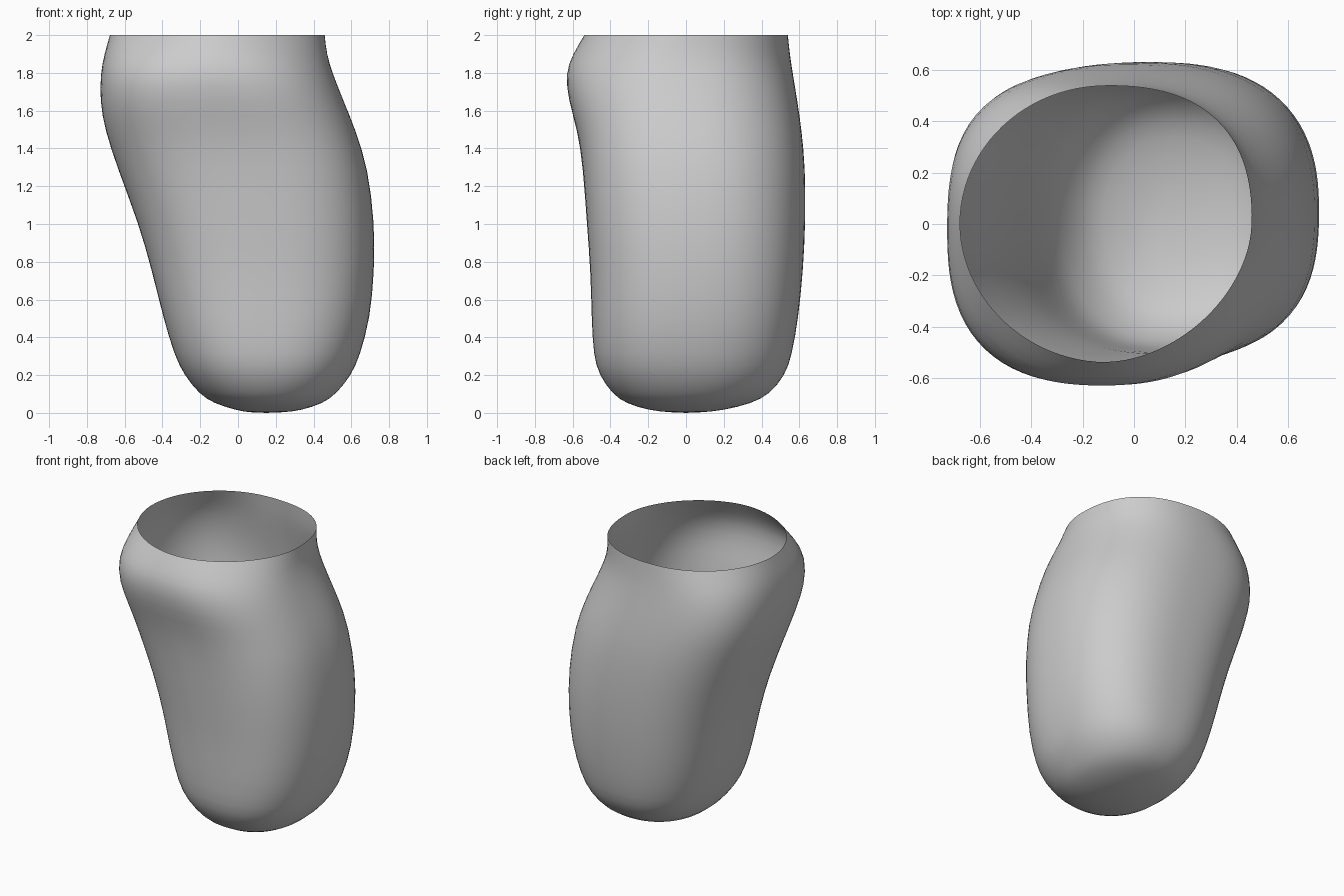
import bpy
import bmesh
from math import cos, sin, pi

cube = bpy.data.objects.get("Cube")
if cube:
    bpy.data.objects.remove(cube, do_unlink=True)

SEGMENTS = 48

# Rings from base to rim: height, right, left, front, back
RINGS = [
    (.003, .06, .24, -.08, .08), (.012, 0, .33, -.19, .19),
    (.05, -.13, .45, -.32, .35), (.1, -.205, .52, -.39, .445),
    (.2, -.285, .6, -.46, .525), (.3, -.335, .645, -.49, .56),
    (.5, -.395, .7, -.5, .595), (.75, -.455, .722, -.505, .62),
    (1, -.525, .724, -.525, .633), (1.3, -.64, .688, -.545, .632),
    (1.5, -.705, .622, -.575, .612), (1.65, -.731, .56, -.622, .59),
    (1.8, -.728, .5, -.64, .565), (1.9, -.708, .47, -.6, .55),
    (2, -.68, .46, -.54, .54),
]

# Corner squareness at key heights: back left, back right, front right, front left
CORNERS = [
    (0, (2.2, 2.2, 2.2, 2.2)), (.4, (2.5, 2.5, 2.6, 2.6)),
    (1.3, (2.4, 2.6, 2.6, 2.7)), (1.75, (2.3, 3, 2.75, 2.3)),
    (2, (2.5, 2, 1.95, 1.8)),
]


def squareness(z, quadrant):
    for (za, a), (zb, b) in zip(CORNERS, CORNERS[1:]):
        if z <= zb:
            t = (z - za) / (zb - za)
            return a[quadrant] + (b[quadrant] - a[quadrant]) * t


def add_ring(bm, z, x0, x1, y0, y1):
    verts = []
    for i in range(SEGMENTS):
        c, s = cos(2 * pi * i / SEGMENTS), sin(2 * pi * i / SEGMENTS)
        n = squareness(z, i * 4 // SEGMENTS)
        r = (abs(c) ** n + abs(s) ** n) ** (-1 / n)
        verts.append(bm.verts.new(((x0 + x1) / 2 + r * c * (x1 - x0) / 2,
                                   (y0 + y1) / 2 + r * s * (y1 - y0) / 2, z)))
    return verts


# Open, thin-walled shell
bm = bmesh.new()
rings = [add_ring(bm, *ring) for ring in RINGS]
for low, high in zip(rings, rings[1:]):
    for i in range(SEGMENTS):
        j = (i + 1) % SEGMENTS
        bm.faces.new((low[i], low[j], high[j], high[i]))

# Closed base
pole = bm.verts.new((.15, 0, 0))
for i in range(SEGMENTS):
    bm.faces.new((pole, rings[0][(i + 1) % SEGMENTS], rings[0][i]))
for face in bm.faces:
    face.smooth = True

mesh = bpy.data.meshes.new("open_shell")
bm.to_mesh(mesh)
bm.free()
shell = bpy.data.objects.new("open_shell", mesh)
bpy.context.collection.objects.link(shell)
smoothing = shell.modifiers.new("smoothing", "SUBSURF")
smoothing.levels = smoothing.render_levels = 1

# Plain grey surface
grey = bpy.data.materials.new("light_grey")
grey.use_nodes = True
color = (.6, .6, .6, 1)
grey.diffuse_color = color
grey.node_tree.nodes["Principled BSDF"].inputs["Base Color"].default_value = color
mesh.materials.append(grey)
